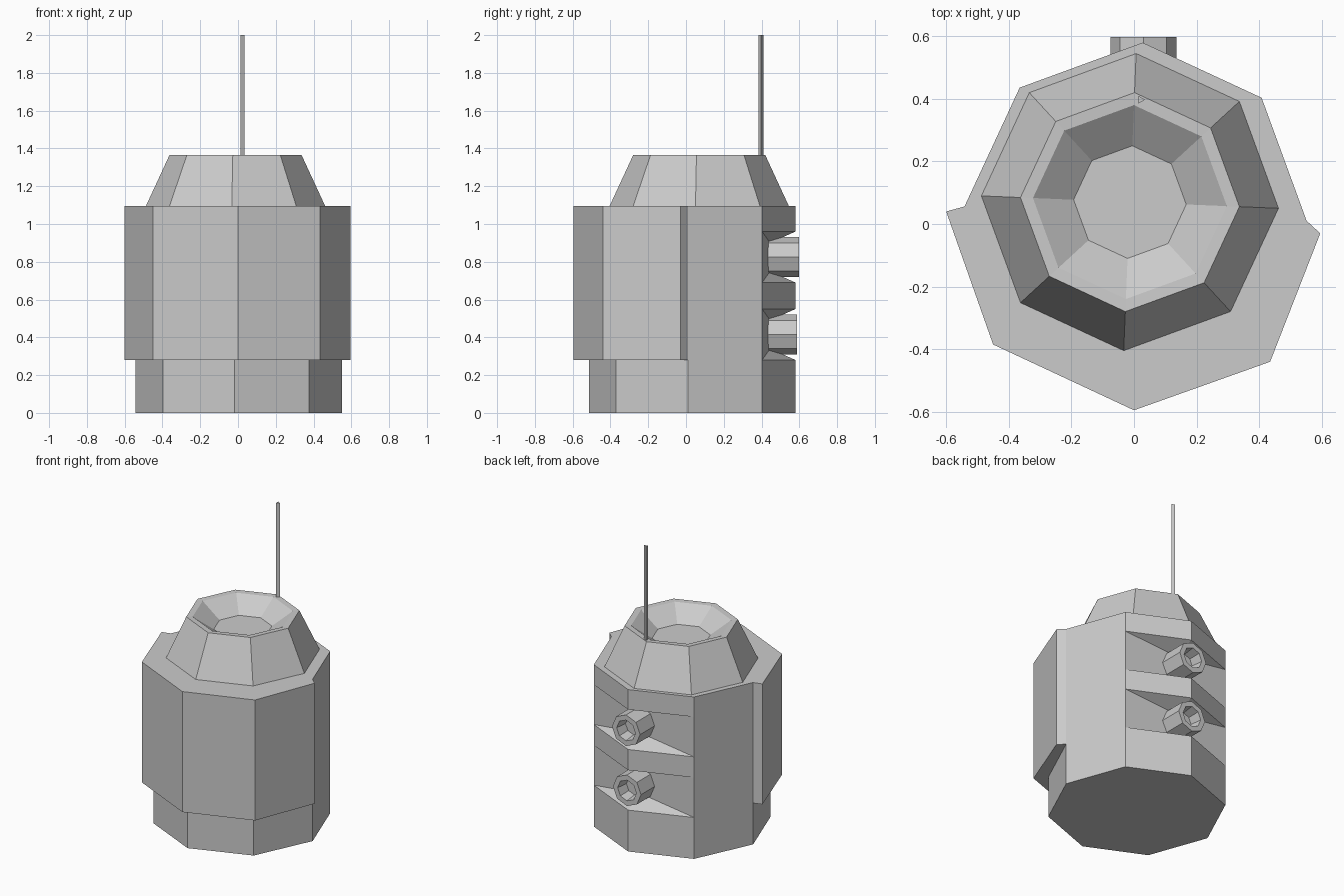
import bpy, bmesh, math

if "Cube" in bpy.data.objects:
    bpy.data.objects.remove(bpy.data.objects["Cube"])

TILT = math.radians(-2.4)


def ring(cx, cy, r, z, n=8, rot=TILT):
    """Horizontal ring of points, counter-clockwise."""
    return [(cx + r * math.cos(rot + math.tau * i / n),
             cy + r * math.sin(rot + math.tau * i / n), z) for i in range(n)]


def make(name, faces):
    """Object from polygons given as point lists; shared points are welded."""
    bm = bmesh.new()
    for pts in faces:
        bm.faces.new([bm.verts.new(p) for p in pts])
    bmesh.ops.remove_doubles(bm, verts=bm.verts, dist=0.0005)
    bmesh.ops.recalc_face_normals(bm, faces=bm.faces)
    me = bpy.data.meshes.new(name)
    bm.to_mesh(me)
    bm.free()
    ob = bpy.data.objects.new(name, me)
    bpy.context.collection.objects.link(ob)
    return ob


def loft(rings):
    """Closed skin through a list of equal rings, capped at both ends."""
    n = len(rings[0])
    faces = [rings[0], rings[-1]]
    for a, b in zip(rings, rings[1:]):
        faces += [[a[i], a[(i + 1) % n], b[(i + 1) % n], b[i]] for i in range(n)]
    return faces


def at(p, z):
    return (p[0], p[1], z)


# Main octagonal body with two notches folded into the rear corner
TOP = 1.095
NOTCHES = [(0.28, 0.34, 0.49, 0.55), (0.69, 0.75, 0.90, 0.96)]
base = ring(0.005, 0.033, 0.547, 0)
right, rear, left = base[1:4]
inner = (0.027, 0.445)
levels = [0, 0.28, 0.55, 0.69, 0.96, TOP]
faces = [base, [at(p, TOP) for p in base]]
for i in range(8):
    a, b = base[i], base[(i + 1) % 8]
    for j, (lo, hi) in enumerate(zip(levels, levels[1:])):
        if i in (1, 2) and j in (1, 3):
            continue
        faces.append([at(a, lo), at(b, lo), at(b, hi), at(a, hi)])
for z0, z1, z2, z3 in NOTCHES:
    for side in (right, left):
        faces.append([at(side, z0), at(rear, z0), at(inner, z1)])
        faces.append([at(side, z3), at(rear, z3), at(inner, z2)])
        faces.append([at(side, z0), at(inner, z1), at(inner, z2), at(side, z3)])
make("main_body", faces)

# Thicker shell wrapped around the front half
outer = [(-0.6, 0.04), (-0.45, -0.385), (0, -0.595), (0.435, -0.44), (0.595, -0.03)]
hug = [base[k] for k in (0, 7, 6, 5, 4)]
profile = outer + hug
make("front_shell", loft([[at(p, z) for p in profile] for z in (0.28, TOP)]))

# Tapered cap with a shallow dish in its top
cx, cy = -0.013, 0.07
make("tapered_cap", loft([ring(cx, cy, r, z) for r, z in
                          [(0.475, TOP), (0.35, 1.365), (0.31, 1.363), (0.18, 1.27)]]))

# Hollow octagonal sockets standing in the rear notches
for name, z, end in (("upper_socket", 0.825, 0.598), ("lower_socket", 0.415, 0.588)):
    def hoop(r, y):
        return [(0.03 + px, y, z + pz) for px, pz, _ in ring(0, 0, r, 0, rot=0)]
    make(name, loft([hoop(0.105, 0.40), hoop(0.105, end), hoop(0.07, end),
                     hoop(0.06, end - 0.08)]))

# Thin three-sided antenna
make("antenna", loft([ring(0.021, 0.397, 0.014, z, n=3, rot=0) for z in (1.36, 2.0)]))
